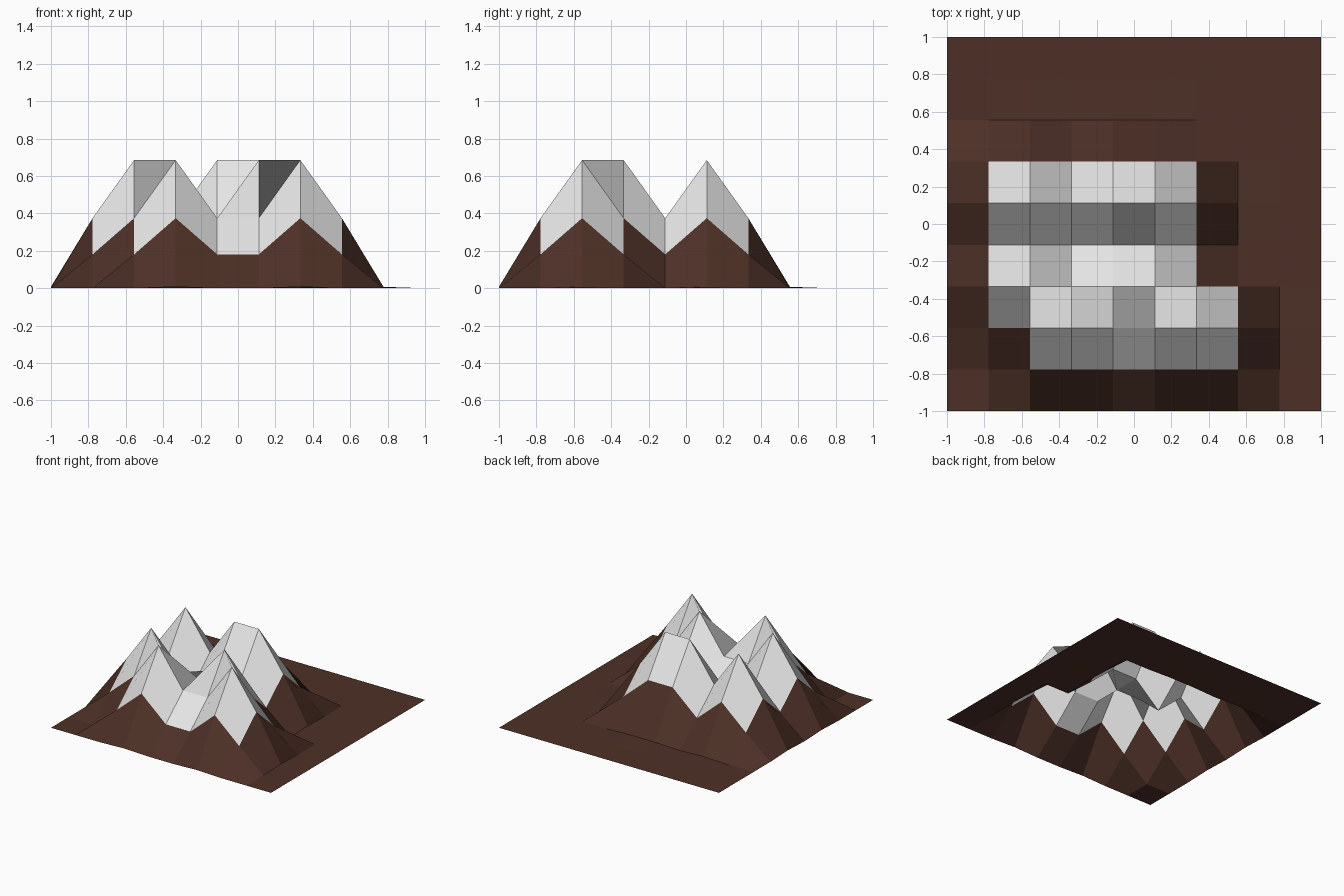
import bpy
import bmesh
from mathutils import Vector

cube = bpy.data.objects.get("Cube")
if cube:
    bpy.data.objects.remove(cube, do_unlink=True)

CELLS = 9
STEP = 2 / CELLS
PEAK_HEIGHT = 0.685
RADIUS = 0.474
SNOW_LINE = 0.23

# Summits as grid column and row, counted from the front right corner
SUMMITS = [(3, 2), (6, 2), (2, 3), (5, 3), (2, 5), (4, 5), (5, 5)]


def make_material(name, color):
    mat = bpy.data.materials.new(name)
    mat.use_nodes = True
    mat.diffuse_color = (*color, 1)
    mat.node_tree.nodes["Principled BSDF"].inputs["Base Color"].default_value = (*color, 1)
    return mat


def height_at(point, summits):
    """Smooth falloff from the nearest summit."""
    distance = min((point - s).length for s in summits)
    t = max(0.0, 1 - distance / RADIUS)
    return PEAK_HEIGHT * t * t * (3 - 2 * t)


# Ground sheet raised into peaks
summits = [Vector((i * STEP - 1, j * STEP - 1)) for i, j in SUMMITS]
bm = bmesh.new()
bmesh.ops.create_grid(bm, x_segments=CELLS, y_segments=CELLS, size=1)
for v in bm.verts:
    v.co.z = height_at(v.co.xy, summits)

# Snow on the high faces, bare earth below
for f in bm.faces:
    mean_height = sum(v.co.z for v in f.verts) / len(f.verts)
    f.material_index = int(mean_height > SNOW_LINE)
    f.smooth = False

mesh = bpy.data.meshes.new("mountain_range")
bm.to_mesh(mesh)
bm.free()
mesh.materials.append(make_material("brown_earth", (0.075, 0.030, 0.020)))
mesh.materials.append(make_material("white_snow", (0.8, 0.8, 0.8)))
bpy.context.collection.objects.link(bpy.data.objects.new("mountain_range", mesh))
